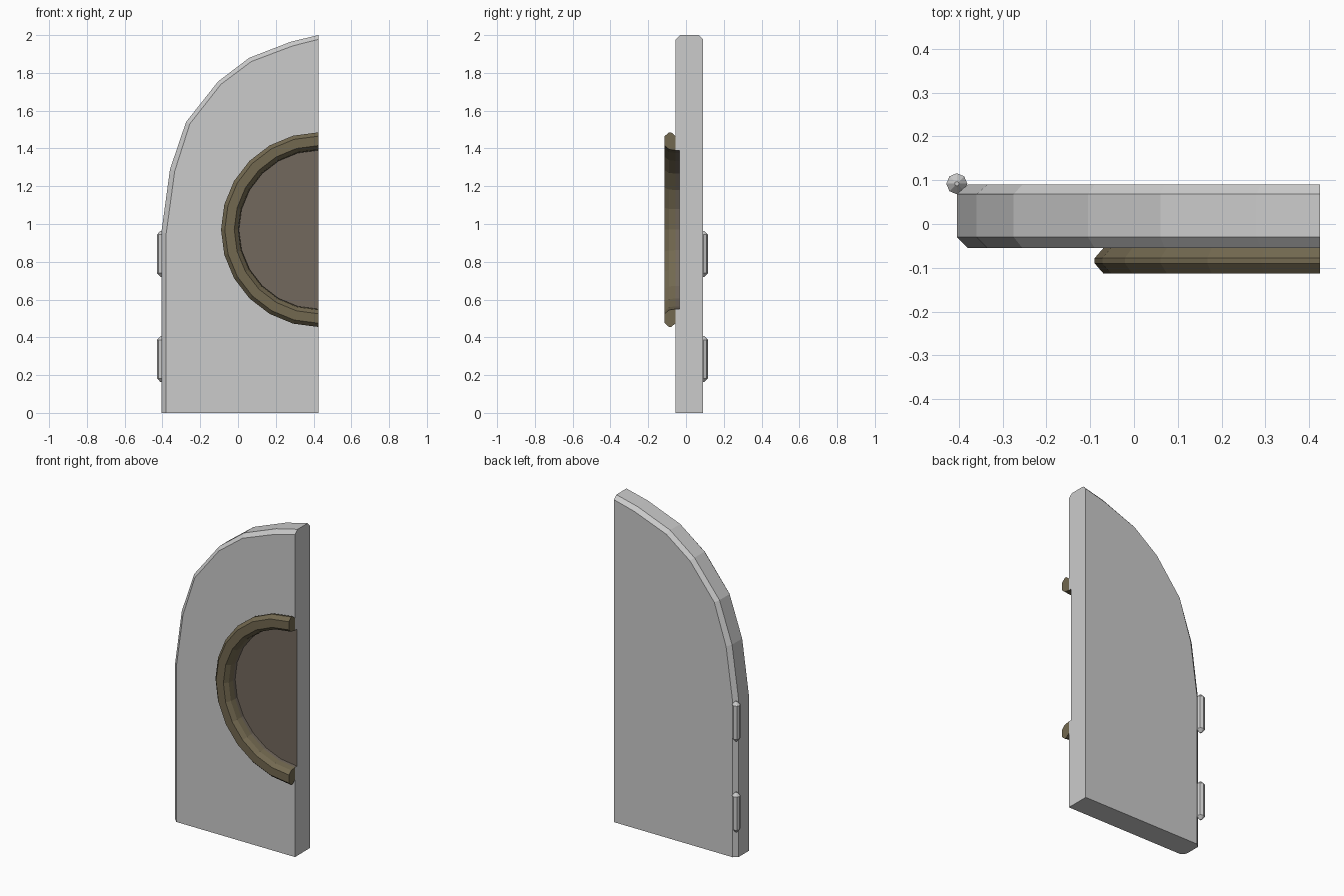
import bpy, bmesh
from math import sin, cos, pi

if "Cube" in bpy.data.objects:
    bpy.data.objects.remove(bpy.data.objects["Cube"])

RIGHT, CZ, SEG = 0.425, 0.97, 12      # straight edge, ring centre height, half-ring steps
FRONT, PAN_Y, PAN_R = -0.055, -0.035, 0.42


def material(name, rgb):
    m = bpy.data.materials.new(name)
    m.diffuse_color = (*rgb, 1)
    m.use_nodes = True
    m.node_tree.nodes["Principled BSDF"].inputs["Base Color"].default_value = m.diffuse_color
    return m


def finish(bm, name, mat=None, front=None):
    """Orient normals (front = a face that must look towards -y) and link the object."""
    bmesh.ops.recalc_face_normals(bm, faces=bm.faces[:])
    if front is not None:
        front.normal_update()
        if front.normal.y > 0:
            bmesh.ops.reverse_faces(bm, faces=bm.faces[:])
    me = bpy.data.meshes.new(name)
    bm.to_mesh(me)
    bm.free()
    ob = bpy.data.objects.new(name, me)
    bpy.context.collection.objects.link(ob)
    if mat:
        me.materials.append(mat)
    return ob


def half_circle(bm, r, y):
    """Vertices from the top of the half circle, round the left, to its bottom."""
    return [bm.verts.new((RIGHT - r * sin(pi * i / SEG), y, CZ + r * cos(pi * i / SEG)))
            for i in range(SEG + 1)]


# Door panel: chamfered outline layers, with a half-round notch in the front
outer = [(-0.405, 0), (-0.405, 0.96), (-0.36, 1.29), (-0.275, 1.54),
         (-0.105, 1.755), (0.06, 1.88), (0.28, 1.965), (RIGHT, 2), (RIGHT, 0)]
inner = [(-0.38, 0), (-0.38, 0.95), (-0.335, 1.28), (-0.255, 1.53),
         (-0.09, 1.74), (0.07, 1.86), (0.29, 1.943), (RIGHT, 1.977), (RIGHT, 0)]
bm = bmesh.new()
layers = [[bm.verts.new((x, y, z)) for x, z in pts]
          for pts, y in ((inner, FRONT), (outer, -0.03), (outer, 0.068), (inner, 0.09))]
n = len(outer)
for k in range(3):
    a, b = layers[k], layers[k + 1]
    for i in range(n):
        if k == 0 and i == n - 2:
            continue                   # the notched strip of the straight edge
        j = (i + 1) % n
        bm.faces.new((a[i], a[j], b[j], b[i]))
bm.faces.new(layers[3])
notch = half_circle(bm, PAN_R, FRONT)
front = bm.faces.new(layers[0][:8] + notch + [layers[0][8]])
deep = [bm.verts.new((RIGHT, PAN_Y, CZ + s * PAN_R)) for s in (1, -1)]
bm.faces.new([layers[0][7], notch[0], deep[0], deep[1], notch[-1],
              layers[0][8], layers[1][8], layers[1][7]])
finish(bm, "door_panel", front=front)

# Recessed half disc: wall and floor
bm = bmesh.new()
rim, floor = half_circle(bm, PAN_R, FRONT), half_circle(bm, PAN_R, PAN_Y)
for i in range(SEG):
    bm.faces.new((rim[i], rim[i + 1], floor[i + 1], floor[i]))
face = bm.faces.new(floor)
finish(bm, "recessed_disc", material("dark_taupe", (0.17, 0.14, 0.11)), face)

# Half ring around the recess
profile = [(0.495, FRONT), (0.515, -0.078), (0.515, -0.09), (0.495, -0.113),
           (0.445, -0.113), (0.425, -0.09), (PAN_R, FRONT)]
bm = bmesh.new()
loops = [half_circle(bm, r, y) for r, y in profile]
m = len(loops)
for k in range(m):
    a, b = loops[k], loops[(k + 1) % m]
    for i in range(SEG):
        bm.faces.new((a[i], a[i + 1], b[i + 1], b[i]))
for end in (0, -1):
    bm.faces.new([l[end] for l in loops])
finish(bm, "half_ring", material("dark_bronze", (0.17, 0.14, 0.08)))

# Hinge pins: eight-sided with pointed ends
for name, z in (("lower_hinge", 0.285), ("upper_hinge", 0.842)):
    bm = bmesh.new()
    rings = [[bm.verts.new((-0.405 + r * cos(pi * i / 4), 0.092 + r * sin(pi * i / 4), z + dz))
              for i in range(8)]
             for r, dz in ((0.005, -0.122), (0.024, -0.102), (0.024, 0.102), (0.005, 0.122))]
    for a, b in zip(rings, rings[1:]):
        for i in range(8):
            j = (i + 1) % 8
            bm.faces.new((a[i], a[j], b[j], b[i]))
    bm.faces.new(rings[0])
    bm.faces.new(rings[-1])
    finish(bm, name)
